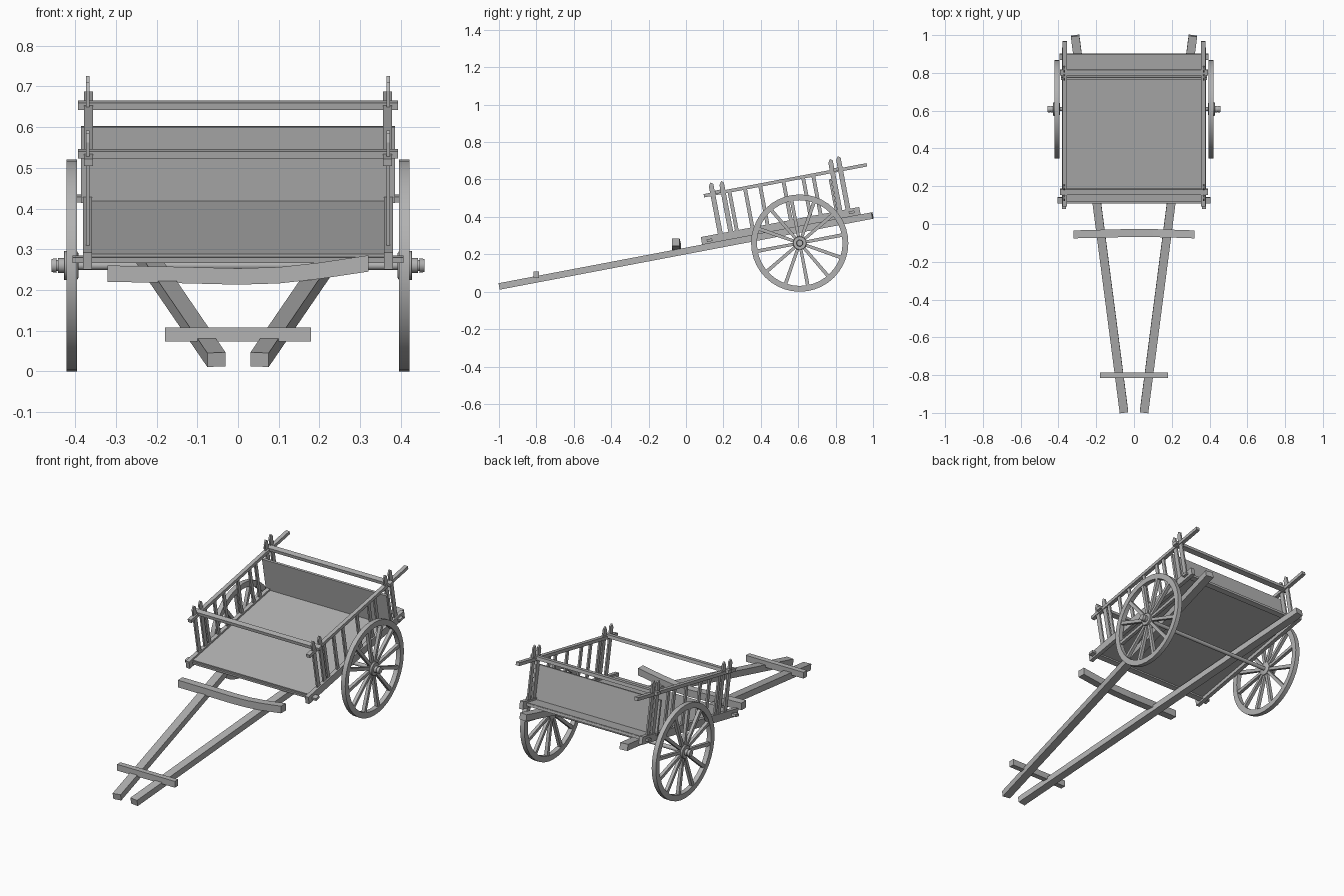
import bpy, bmesh, math
from mathutils import Matrix

if "Cube" in bpy.data.objects:
    bpy.data.objects.remove(bpy.data.objects["Cube"])

TILT = math.atan(0.19)
# Sloping frame shared by the shafts and the body: x, v along slope, w perpendicular
BODY = Matrix.Translation((0, 0, 0.22)) @ Matrix.Rotation(TILT, 4, 'X')
WORLD = Matrix.Identity(4)

# Dark grey wood for every part
WOOD = bpy.data.materials.new("dark_grey_wood")
WOOD.diffuse_color = (0.45, 0.45, 0.45, 1)
WOOD.use_nodes = True
WOOD.node_tree.nodes["Principled BSDF"].inputs["Base Color"].default_value = WOOD.diffuse_color


def finish(name, bm, frame=WORLD, smooth=False):
    bmesh.ops.transform(bm, matrix=frame, verts=bm.verts)
    bmesh.ops.recalc_face_normals(bm, faces=bm.faces)
    mesh = bpy.data.meshes.new(name)
    bm.to_mesh(mesh)
    bm.free()
    mesh.materials.append(WOOD)
    ob = bpy.data.objects.new(name, mesh)
    bpy.context.collection.objects.link(ob)
    if smooth:
        bpy.ops.object.select_all(action='DESELECT')
        ob.select_set(True)
        bpy.context.view_layer.objects.active = ob
        bpy.ops.object.shade_smooth_by_angle(angle=math.radians(35))
    return ob


def box(name, centre, size, frame=BODY):
    bm = bmesh.new()
    bmesh.ops.create_cube(bm, size=1, matrix=Matrix.Translation(centre) @ Matrix.Diagonal((*size, 1)))
    return finish(name, bm, frame)


def loft(name, rings, frame=WORLD, closed=False, smooth=False):
    """Skin a list of equal-length point rings; cap the ends unless closed."""
    bm = bmesh.new()
    rows = [[bm.verts.new(p) for p in ring] for ring in rings]
    n = len(rows[0])
    pairs = list(zip(rows, rows[1:])) + ([(rows[-1], rows[0])] if closed else [])
    for a, b in pairs:
        for i in range(n):
            bm.faces.new((a[i], a[(i + 1) % n], b[(i + 1) % n], b[i]))
    if not closed:
        bm.faces.new(rows[0])
        bm.faces.new(rows[-1])
    return finish(name, bm, frame, smooth)


def lathe(name, profile, centre, sides=36, closed=False):
    """Turn an (x, radius) profile around the axle direction."""
    rings = [[(centre[0] + x, centre[1] + r * math.cos(math.tau * i / sides),
               centre[2] + r * math.sin(math.tau * i / sides)) for i in range(sides)]
             for x, r in profile]
    return loft(name, rings, closed=closed, smooth=True)


def post(name, x, v, top, width=0.026, thick=0.009):
    """Flat upright with a pointed top."""
    h = width / 2
    shape = [(v - h, 0.02), (v + h, 0.02), (v + h, top - 0.012), (v, top), (v - h, top - 0.02)]
    loft(name, [[(x + d, a, b) for a, b in shape] for d in (-thick / 2, thick / 2)], BODY)


WHEEL_Y, WHEEL_Z, R = 0.608, 0.26, 0.26

for side, s in (("left", -1), ("right", 1)):
    # Converging shafts
    rings = []
    for v, x in ((-1.0145, 0.053), (1.0145, 0.312)):
        rings.append([(s * x + a * 0.0225, v - a * s * 0.003, -0.002 + b * 0.0175)
                      for a, b in ((-1, -1), (1, -1), (1, 1), (-1, 1))])
    loft(f"{side}_shaft", rings, BODY)

    # Body side: lower beam, upper rail
    box(f"{side}_lower_beam", (s * 0.37, 0.522, 0.035), (0.022, 0.862, 0.042))
    box(f"{side}_top_rail", (s * 0.367, 0.592, 0.27), (0.022, 0.887, 0.018))

    # Paired corner posts and slats
    for i, (v, top) in enumerate(((0.197, 0.334), (0.254, 0.33), (0.848, 0.338), (0.892, 0.345))):
        post(f"{side}_corner_post_{i + 1}", s * 0.369, v, top)
    for i, v in enumerate((0.287, 0.372, 0.454, 0.581, 0.688, 0.743)):
        box(f"{side}_slat_{i + 1}", (s * 0.369, v, 0.15), (0.009, 0.02, 0.24))

    # Wheel rim
    c = (s * 0.408, WHEEL_Y, WHEEL_Z)
    lathe(f"{side}_wheel_rim", [(-0.013, R), (0.013, R), (0.013, R - 0.031), (-0.013, R - 0.031)],
          c, 40, closed=True)
    # Hub with stepped cap
    lathe(f"{side}_wheel_hub", [(s * x, r) for x, r in (
        (-0.016, 0.03), (-0.012, 0.036), (0.018, 0.036), (0.02, 0.034), (0.02, 0.018),
        (0.034, 0.018), (0.034, 0.014), (0.038, 0.014), (0.038, 0.018), (0.05, 0.016))], c, 20)
    # Twelve flat-sided spokes
    bm = bmesh.new()
    for k in range(12):
        turn = Matrix.Rotation(TILT + k * math.tau / 12, 4, 'X')
        place = (Matrix.Translation(c) @ turn @ Matrix.Translation((0, 0, 0.132))
                 @ Matrix.Rotation(math.pi / 4, 4, 'Z'))
        bmesh.ops.create_cone(bm, cap_ends=True, segments=4, radius1=0.0115, radius2=0.0135,
                              depth=0.21, matrix=place)
    finish(f"{side}_wheel_spokes", bm)

# Axle
lathe("axle", [(-0.42, 0.011), (0.42, 0.011)], (0, WHEEL_Y, WHEEL_Z), 12)

# Floor and tailboard
box("floor", (0, 0.5235, 0.04), (0.735, 0.795, 0.012))
box("tailboard", (0, 0.827, 0.136), (0.772, 0.012, 0.19))

# Cross pegs through the lower beams
box("front_floor_peg", (0, 0.134, 0.031), (0.812, 0.03, 0.014))
box("rear_floor_peg", (0, 0.908, 0.036), (0.79, 0.03, 0.014))

# Upper cross bars held between the paired posts
box("front_cross_bar", (0, 0.226, 0.277), (0.785, 0.03, 0.018))
box("rear_cross_bar", (0, 0.869, 0.276), (0.785, 0.03, 0.018))

# Handle bar near the shaft tips
box("handle_bar", (0, -0.8, 0.0905), (0.358, 0.03, 0.035), WORLD)

# Bowed cross beam in front of the body
bow = ((-0.32, -0.055, 0.24), (-0.16, -0.051, 0.237), (0, -0.047, 0.233),
       (0.1, -0.048, 0.236), (0.2, -0.051, 0.247), (0.32, -0.055, 0.265))
loft("bowed_cross_beam", [[(x, y + a * 0.021, z + b * 0.02)
                           for a, b in ((-1, -1), (1, -1), (1, 1), (-1, 1))] for x, y, z in bow])
